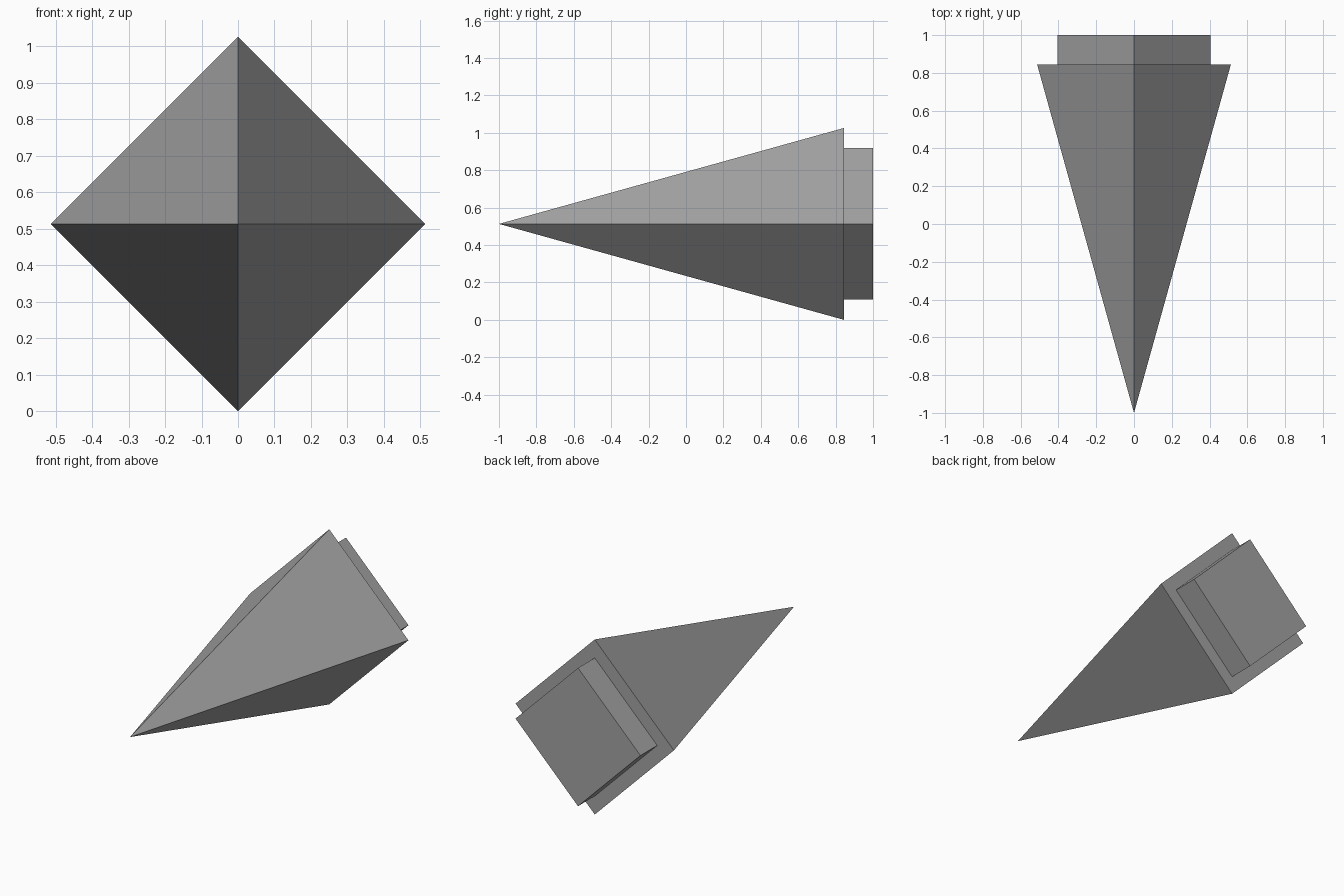
import bpy
from math import pi
from mathutils import Matrix

cube = bpy.data.objects.get("Cube")
if cube:
    bpy.data.objects.remove(cube, do_unlink=True)

HALF = 0.513        # half diagonal of the spike base, also the axis height
BLOCK_HALF = 0.405  # half diagonal of the rear block
TIP, BASE, BACK = -1.0, 0.845, 1.0

grey = bpy.data.materials.new("grey")
grey.use_nodes = True
colour = (0.36, 0.36, 0.36, 1)
grey.diffuse_color = colour
grey.node_tree.nodes["Principled BSDF"].inputs["Base Color"].default_value = colour


def diamond_solid(name, front_radius, back_radius, front, back):
    """Four-sided solid along y, with its corners up, down, left and right."""
    bpy.ops.mesh.primitive_cone_add(vertices=4, radius1=back_radius,
                                    radius2=front_radius, depth=back - front)
    obj = bpy.context.object
    obj.name = name
    obj.data.transform(Matrix.Rotation(pi / 2, 4, 'X'))
    obj.location = (0, (front + back) / 2, HALF)
    obj.data.materials.append(grey)
    return obj


# Long pointed spike facing the front
diamond_solid("spike", 0, HALF, TIP, BASE)

# Smaller square block on the back of the spike
diamond_solid("rear_block", BLOCK_HALF, BLOCK_HALF, BASE, BACK)
